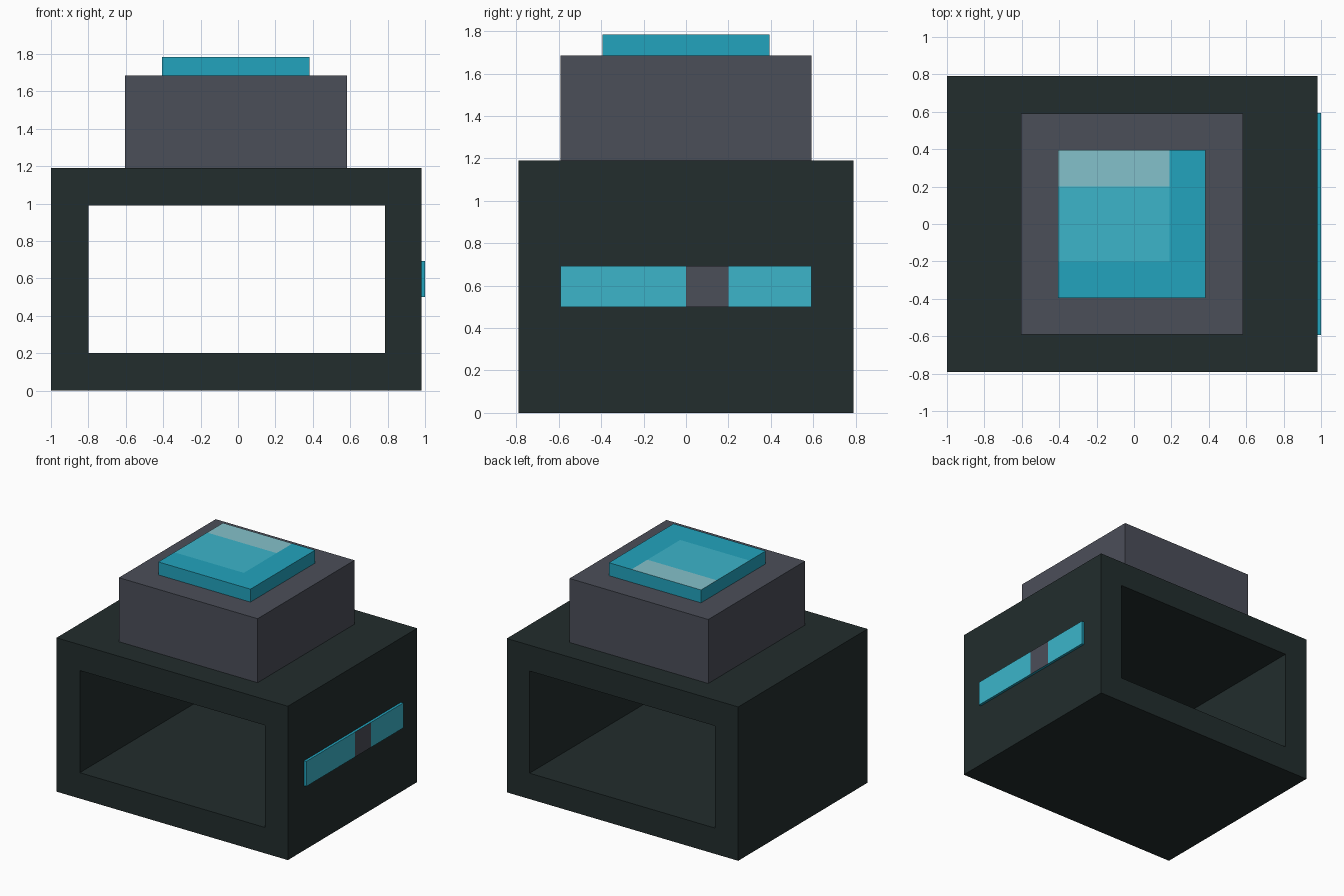
import bpy
import bmesh

cube = bpy.data.objects.get("Cube")
if cube:
    bpy.data.objects.remove(cube, do_unlink=True)


def material(name, rgb):
    """Flat colour from 0-255 sRGB values."""
    colour = [((c / 255 + 0.055) / 1.055) ** 2.4 for c in rgb] + [1]
    mat = bpy.data.materials.new(name)
    mat.use_nodes = True
    mat.diffuse_color = colour
    mat.node_tree.nodes["Principled BSDF"].inputs["Base Color"].default_value = colour
    return mat


dark = material("dark_casing", (34, 45, 45))
grey = material("slate_grey", (75, 78, 89))
teal = material("teal", (34, 164, 190))
light = material("light_teal", (60, 181, 202))
pale = material("pale_teal", (132, 193, 203))


def finish(name, bm, mats):
    bmesh.ops.recalc_face_normals(bm, faces=bm.faces)
    mesh = bpy.data.meshes.new(name)
    bm.to_mesh(mesh)
    bm.free()
    for mat in mats:
        mesh.materials.append(mat)
    obj = bpy.data.objects.new(name, mesh)
    bpy.context.collection.objects.link(obj)
    return obj


def box(name, low, high, mats, cuts=(), rule=None):
    """Box with optional cuts (axis, position) and a colour rule per face."""
    bm = bmesh.new()
    bmesh.ops.create_cube(bm, size=1)
    for v in bm.verts:
        v.co = [l + (c + 0.5) * (h - l) for l, h, c in zip(low, high, v.co)]
    for axis, position in cuts:
        point, normal = [0, 0, 0], [0, 0, 0]
        point[axis], normal[axis] = position, 1
        bmesh.ops.bisect_plane(bm, geom=bm.verts[:] + bm.edges[:] + bm.faces[:],
                               plane_co=point, plane_no=normal)
    bm.normal_update()
    if rule:
        for f in bm.faces:
            f.material_index = rule(f.calc_center_median(), f.normal)
    return finish(name, bm, mats)


# Casing: rectangular tube, open from front to back
def casing():
    bm = bmesh.new()

    def loop(x0, x1, z0, z1, y):
        return [bm.verts.new((x, y, z)) for x, z in ((x0, z0), (x1, z0), (x1, z1), (x0, z1))]

    outer = [loop(-1, 0.98, 0, 1.19, y) for y in (-0.79, 0.79)]
    inner = [loop(-0.8, 0.785, 0.2, 0.99, y) for y in (-0.79, 0.79)]
    for a, b in (outer, inner, (outer[0], inner[0]), (outer[1], inner[1])):
        for i in range(4):
            j = (i + 1) % 4
            bm.faces.new((a[i], a[j], b[j], b[i]))
    finish("casing", bm, [dark])


casing()

# Upper block
box("upper_block", (-0.605, -0.592, 1.19), (0.582, 0.592, 1.685), [grey])


# Top panel with two lighter painted areas
def panel_colour(centre, normal):
    if normal.z < 0.5 or centre.x > 0.19 or centre.y < -0.2:
        return 0
    return 2 if centre.y > 0.2 else 1


box("top_panel", (-0.405, -0.395, 1.685), (0.383, 0.395, 1.785), [teal, light, pale],
    [(0, 0.19), (1, -0.2), (1, 0.2)], panel_colour)


# Side strip with a grey gap
def strip_colour(centre, normal):
    if normal.x < 0.5:
        return 0
    return 2 if 0 < centre.y < 0.2 else 1


box("side_strip", (0.98, -0.593, 0.5), (1, 0.593, 0.693), [teal, light, grey],
    [(1, 0), (1, 0.2)], strip_colour)
